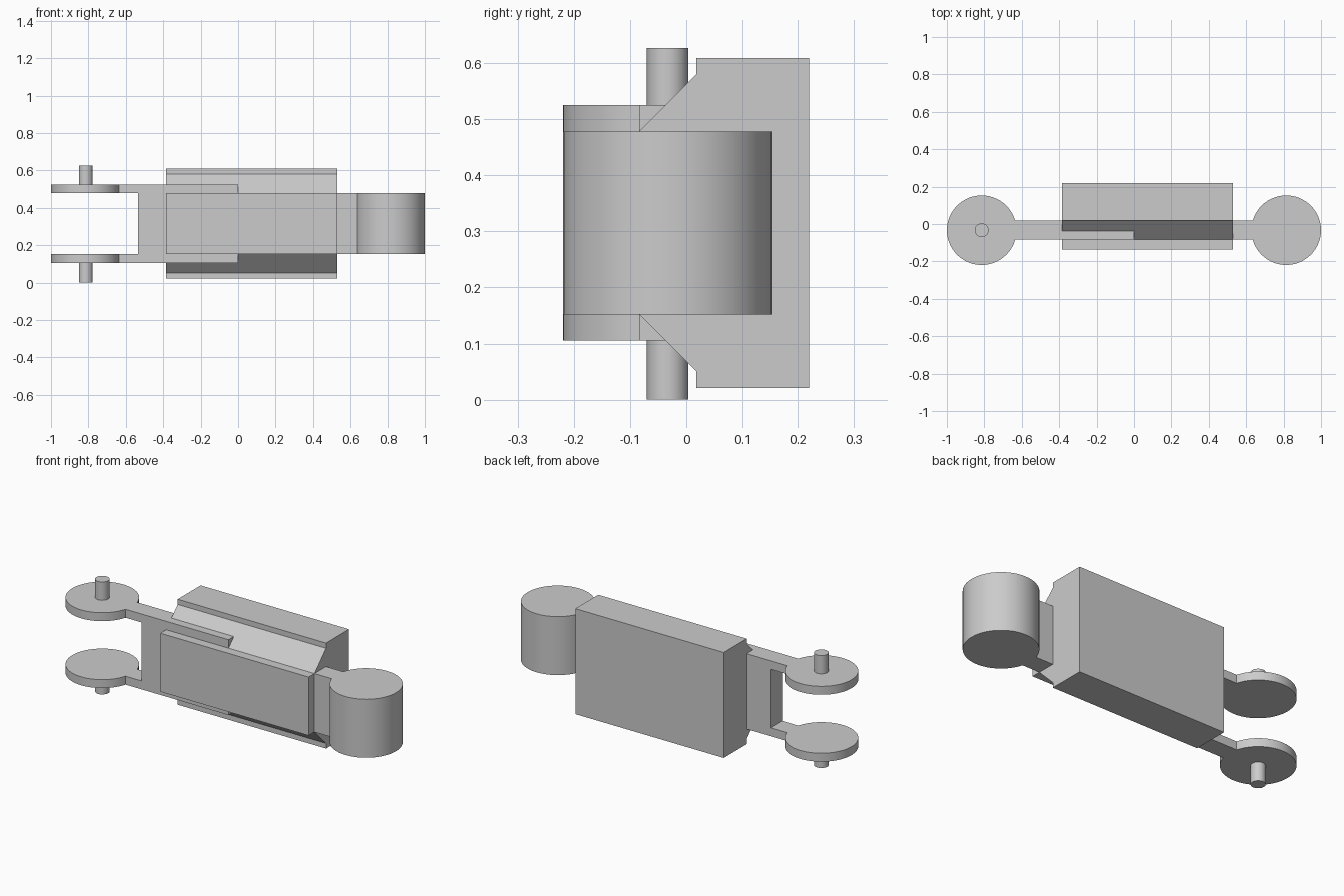
import bpy, bmesh, math

cube = bpy.data.objects.get("Cube")
if cube:
    bpy.data.objects.remove(cube, do_unlink=True)

grey = bpy.data.materials.new("plain grey")
grey.use_nodes = True
colour = (0.6, 0.6, 0.6, 1)
grey.diffuse_color = colour
grey.node_tree.nodes["Principled BSDF"].inputs["Base Color"].default_value = colour

AXIS_Y = -0.033      # centre line of the link
RADIUS = 0.186       # end discs and roller
HALF_NECK = 0.051
LOW, HIGH = 0.152, 0.478   # inner height of the link
PLATE = 0.047
HINGE_X = 1 - RADIUS


def extrude(name, points, offset, smooth=True):
    """Close a 3D outline and extrude it into a solid."""
    bm = bmesh.new()
    face = bm.faces.new([bm.verts.new(p) for p in points])
    result = bmesh.ops.extrude_face_region(bm, geom=[face])
    verts = [v for v in result["geom"] if isinstance(v, bmesh.types.BMVert)]
    bmesh.ops.translate(bm, verts=verts, vec=offset)
    bmesh.ops.recalc_face_normals(bm, faces=bm.faces)
    mesh = bpy.data.meshes.new(name)
    bm.to_mesh(mesh)
    bm.free()
    mesh.materials.append(grey)
    obj = bpy.data.objects.new(name, mesh)
    bpy.context.collection.objects.link(obj)
    if smooth:
        bpy.ops.object.select_all(action="DESELECT")
        bpy.context.view_layer.objects.active = obj
        obj.select_set(True)
        bpy.ops.object.shade_smooth_by_angle(angle=math.radians(30))
    return obj


def paddle(name, side, end_x, z, height):
    """Round end on one side with a straight neck reaching to end_x."""
    start = math.asin(HALF_NECK / RADIUS)
    steps = 48
    outline = [(end_x, AXIS_Y + HALF_NECK, z)]
    for i in range(steps + 1):
        a = start + (2 * math.pi - 2 * start) * i / steps
        outline.append((side * (HINGE_X - RADIUS * math.cos(a)),
                        AXIS_Y + RADIUS * math.sin(a), z))
    outline.append((end_x, AXIS_Y - HALF_NECK, z))
    extrude(name, outline, (0, 0, height))


def pin(name, z, height):
    r = 0.037
    ring = [(-HINGE_X + r * math.cos(math.tau * i / 24),
             AXIS_Y + r * math.sin(math.tau * i / 24), z) for i in range(24)]
    extrude(name, ring, (0, 0, height))


# Central link with its roller
paddle("roller_link", 1, -0.535, LOW, HIGH - LOW)

# Fork plates and the pins on their outer faces
paddle("upper_fork_plate", -1, 0, HIGH, PLATE)
paddle("lower_fork_plate", -1, 0, LOW - PLATE, PLATE)
pin("upper_pin", HIGH + PLATE, 0.102)
pin("lower_pin", 0, LOW - PLATE)

# Track pad: wide at the back, tapering to a narrower front block
MID_Z = (LOW + HIGH) / 2
half = [(-0.135, 0.163), (-0.084, 0.163), (0.018, 0.265), (0.018, 0.294), (0.22, 0.294)]
section = half + [(y, -h) for y, h in reversed(half)]
extrude("track_pad", [(-0.385, y, MID_Z + h) for y, h in section],
        (0.914, 0, 0), smooth=False)
